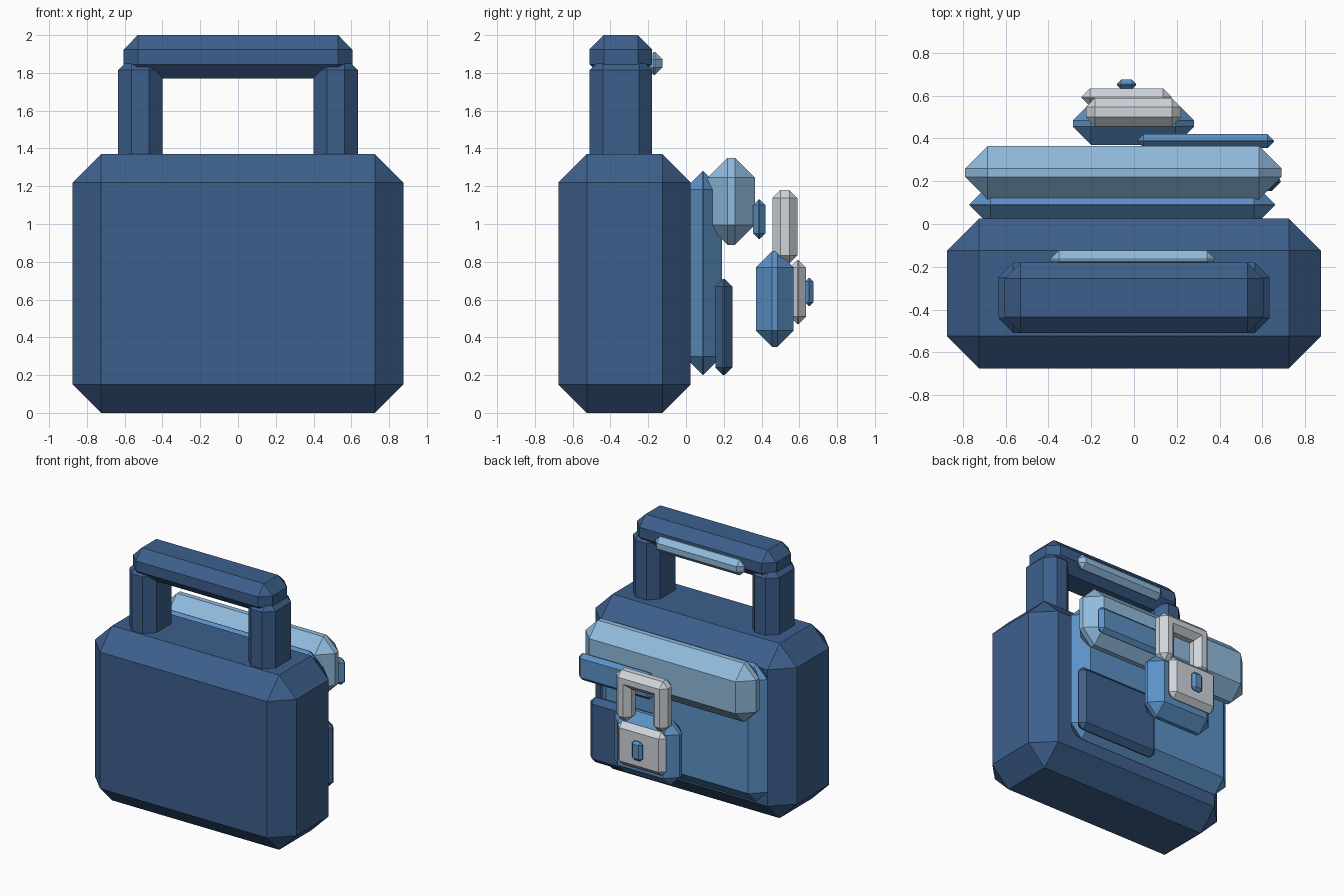
import bpy
import bmesh
from mathutils import Vector

if "Cube" in bpy.data.objects:
    bpy.data.objects.remove(bpy.data.objects["Cube"], do_unlink=True)


def linear(c):
    c /= 255
    return c / 12.92 if c <= 0.04045 else ((c + 0.055) / 1.055) ** 2.4


def material(name, *rgb):
    m = bpy.data.materials.new(name)
    colour = tuple(linear(c) for c in rgb) + (1,)
    m.diffuse_color = colour
    m.use_nodes = True
    m.node_tree.nodes["Principled BSDF"].inputs["Base Color"].default_value = colour
    return m


navy = material("navy_blue", 61, 95, 140)
blue = material("mid_blue", 92, 146, 198)
pale = material("pale_blue", 145, 187, 221)
grey = material("light_grey", 207, 213, 219)


def block(name, mat, x, y, z, chamfer):
    """Box spanning the given ranges, with every edge chamfered flat."""
    low, high = (Vector(p) for p in zip(x, y, z))
    size, centre = high - low, (low + high) / 2
    bm = bmesh.new()
    bmesh.ops.create_cube(bm, size=1)
    for v in bm.verts:
        v.co = centre + v.co * size
    bmesh.ops.bevel(bm, geom=bm.edges[:], offset=min(chamfer, 0.49 * min(size)),
                    offset_type='OFFSET', segments=1, affect='EDGES')
    bmesh.ops.recalc_face_normals(bm, faces=bm.faces)
    mesh = bpy.data.meshes.new(name)
    bm.to_mesh(mesh)
    bm.free()
    mesh.materials.append(mat)
    obj = bpy.data.objects.new(name, mesh)
    bpy.context.collection.objects.link(obj)
    return obj


# Case body and carrying handle
block("body", navy, (-0.875, 0.875), (-0.675, 0.025), (0, 1.37), 0.15)
for side, x in (("right", (-0.635, -0.4)), ("left", (0.4, 0.635))):
    block(side + "_handle_post", navy, x, (-0.51, -0.18), (1.24, 1.885), 0.07)
block("handle_bar", navy, (-0.605, 0.605), (-0.51, -0.18), (1.77, 2), 0.075)
block("handle_grip", pale, (-0.39, 0.38), (-0.21, -0.125), (1.79, 1.91), 0.038)

# Back panel with its flap, pocket and strap
block("panel", blue, (-0.77, 0.66), (-0.01, 0.19), (0.2, 1.28), 0.1)
block("flap", pale, (-0.79, 0.69), (0.115, 0.365), (0.89, 1.35), 0.105)
block("pocket", navy, (-0.02, 0.685), (0.155, 0.245), (0.2, 0.71), 0.04)
block("strap", blue, (0.015, 0.655), (0.355, 0.42), (0.92, 1.13), 0.03)

# Padlock
block("lock_base", blue, (-0.285, 0.28), (0.37, 0.57), (0.35, 0.855), 0.085)
block("lock_plate", grey, (-0.245, 0.175), (0.55, 0.635), (0.47, 0.81), 0.04)
block("keyhole", blue, (-0.08, 0.01), (0.63, 0.675), (0.565, 0.715), 0.02)
for side, x in (("right", (-0.225, -0.095)), ("left", (0.09, 0.22))):
    block(side + "_shackle_leg", grey, x, (0.457, 0.59), (0.79, 1.14), 0.043)
block("shackle_top", grey, (-0.225, 0.22), (0.457, 0.59), (1.05, 1.18), 0.043)
